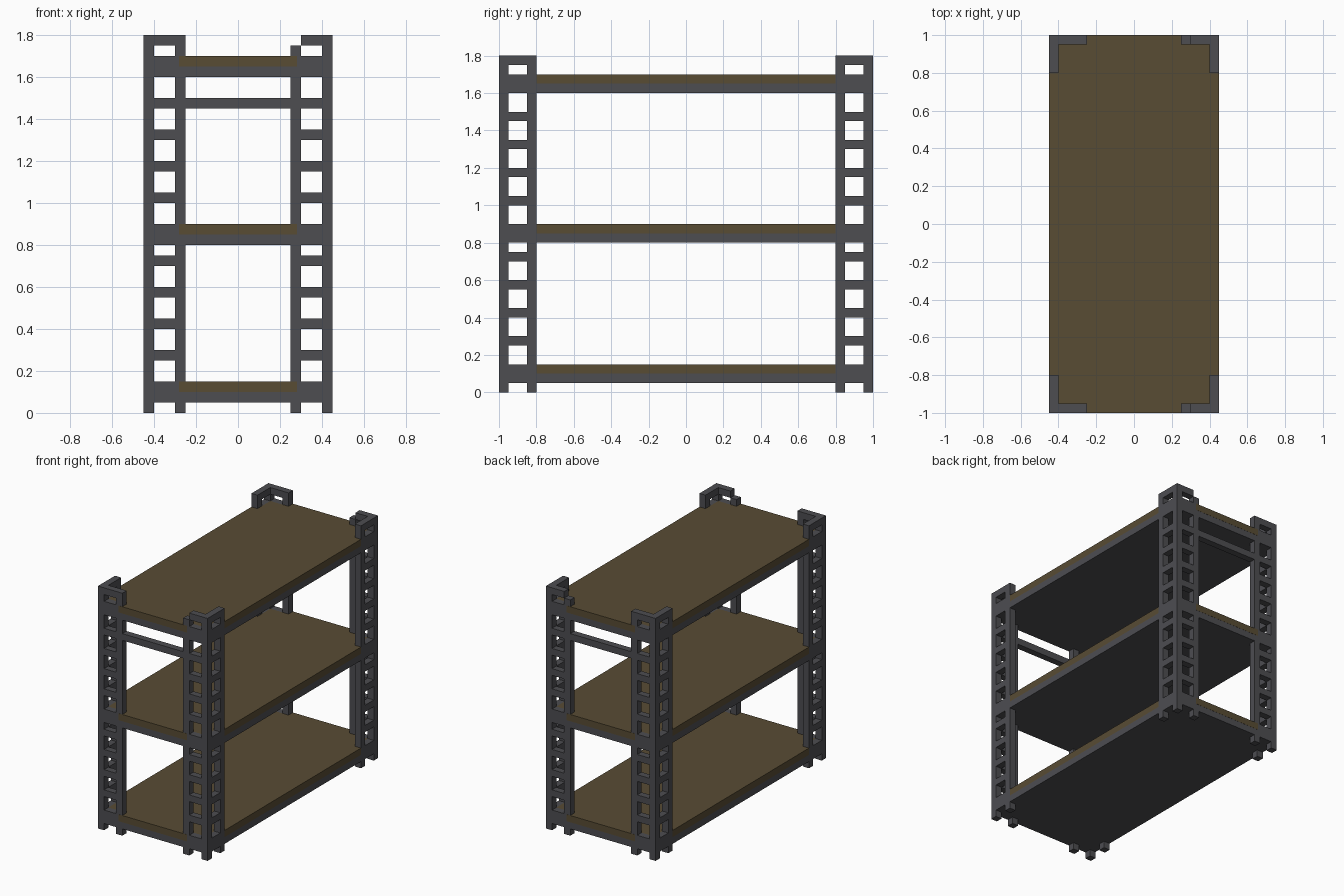
import bpy, bmesh

if "Cube" in bpy.data.objects:
    bpy.data.objects.remove(bpy.data.objects["Cube"])

T = 0.05                        # stock thickness
X, Y, W = 0.45, 1.0, 0.20       # half width, half length, ladder width
SHELVES = (0.05, 0.80, 1.60)


def material(name, rgb):
    m = bpy.data.materials.new(name)
    m.diffuse_color = (*rgb, 1)
    m.use_nodes = True
    m.node_tree.nodes["Principled BSDF"].inputs["Base Color"].default_value = m.diffuse_color
    return m


METAL = material("dark grey metal", (0.075, 0.075, 0.083))
WOOD = material("brown board", (0.098, 0.072, 0.034))


def finish(name, bm, mat):
    bmesh.ops.recalc_face_normals(bm, faces=bm.faces)
    me = bpy.data.meshes.new(name)
    bm.to_mesh(me)
    bm.free()
    me.materials.append(mat)
    ob = bpy.data.objects.new(name, me)
    bpy.context.collection.objects.link(ob)
    return ob


def box(bm, x, y, z):
    """Add a box from (min, max) ranges, in any order."""
    (x0, x1), (y0, y1), (z0, z1) = sorted(x), sorted(y), sorted(z)
    vs = bmesh.ops.create_cube(bm, size=1)["verts"]
    for v in vs:
        v.co.x = x1 if v.co.x > 0 else x0
        v.co.y = y1 if v.co.y > 0 else y0
        v.co.z = z1 if v.co.z > 0 else z0


# rung heights shared by all ladders (bottom, top)
rungs = [(z, z + T) for z in (0.25, 0.40, 0.55, 0.70, 1.00, 1.15, 1.30, 1.45)]
rungs += [(z, z + 2 * T) for z in SHELVES]

# L-shaped corner uprights, each made of two ladders
for sx, side in ((-1, "left"), (1, "right")):
    for sy, end in ((-1, "front"), (1, "back")):
        bm = bmesh.new()
        xo, xi = (sx * X, sx * (X - T)), (sx * (X - W + T), sx * (X - W))
        yo, yi = (sy * Y, sy * (Y - T)), (sy * (Y - W + T), sy * (Y - W))
        low = 1.75 if sx > 0 else 1.80      # right inner posts are shorter
        box(bm, xo, yo, (0, 1.8))
        box(bm, xi, yo, (0, low))
        box(bm, xo, yi, (0, 1.8))
        for z in rungs + [(1.75, 1.80)]:
            box(bm, (xo[1], xi[0]), yo, z)
            box(bm, xo, (yo[1], yi[0]), z)
        finish(f"{end}_{side}_upright", bm, METAL)

# end cross rails below the top shelf
for sy, end in ((-1, "front"), (1, "back")):
    bm = bmesh.new()
    box(bm, (-X + W, X - W), (sy * Y, sy * (Y - T)), (1.45, 1.50))
    finish(f"{end}_cross_rail", bm, METAL)

# shelves: metal tray with a board notched around the uprights
for i, z in enumerate(SHELVES, 1):
    bm = bmesh.new()
    box(bm, (-X, X), (-Y, Y), (z, z + T))
    finish(f"shelf_tray_{i}", bm, METAL)

    bm = bmesh.new()
    tab, e = 0.28, Y + 0.001        # end tabs lap the inner posts slightly
    q = [(X, Y - W), (X - T, Y - W), (X - T, Y - T), (tab, Y - T), (tab, e)]
    outline = q + [(-x, y) for x, y in reversed(q)]
    outline += [(-x, -y) for x, y in outline]
    face = bm.faces.new([bm.verts.new((x, y, z + T)) for x, y in outline])
    top = bmesh.ops.extrude_face_region(bm, geom=[face])["geom"]
    bmesh.ops.translate(bm, vec=(0, 0, T),
                        verts=[v for v in top if isinstance(v, bmesh.types.BMVert)])
    finish(f"shelf_board_{i}", bm, WOOD)
